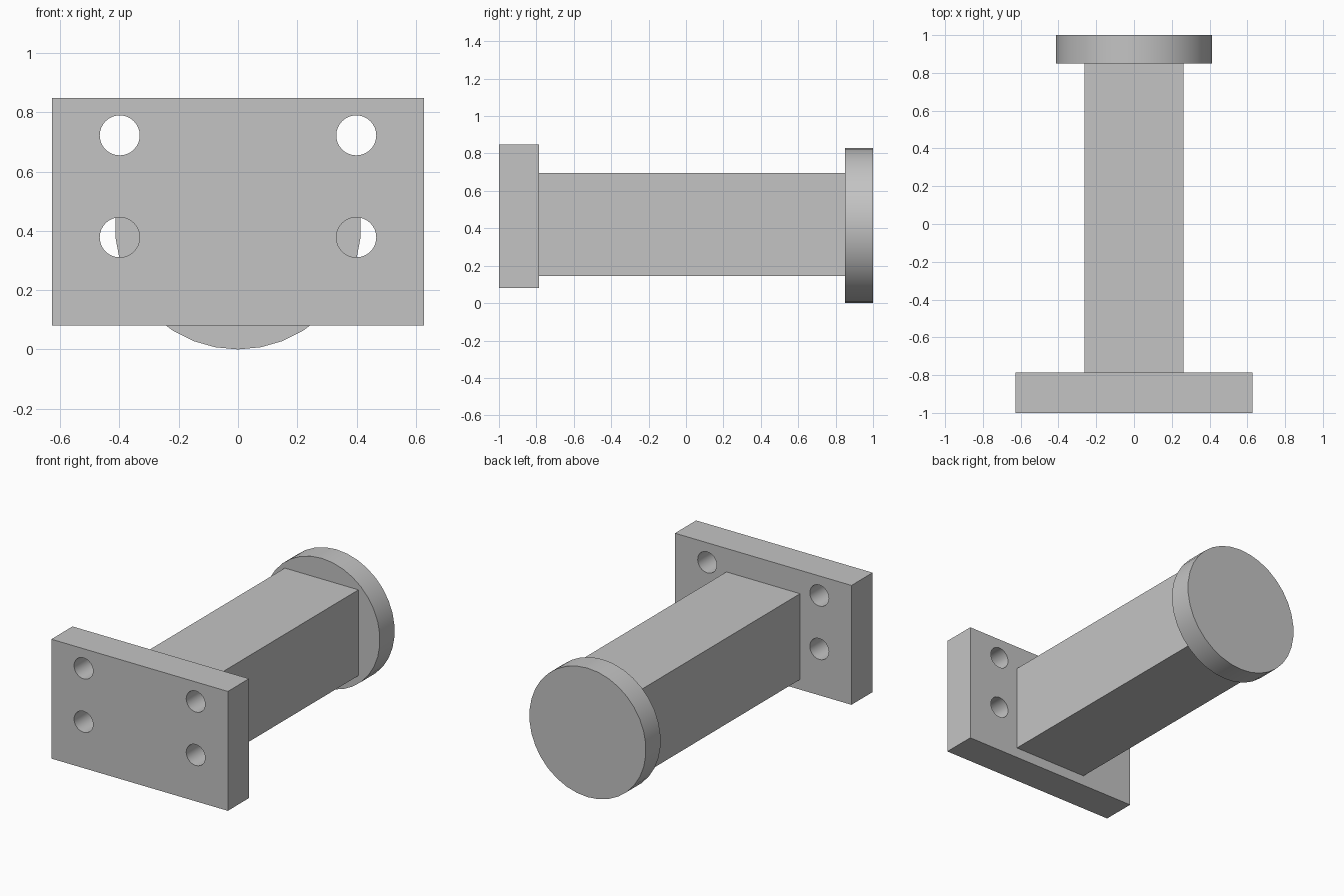
import bpy
import math

default = bpy.data.objects.get("Cube")
if default:
    bpy.data.objects.remove(default, do_unlink=True)

# Plain grey metal
grey = bpy.data.materials.new("grey_metal")
grey.use_nodes = True
colour = (0.55, 0.55, 0.55, 1)
grey.diffuse_color = colour
grey.node_tree.nodes["Principled BSDF"].inputs["Base Color"].default_value = colour


def finish(name):
    obj = bpy.context.object
    obj.name = name
    obj.data.materials.append(grey)
    bpy.ops.object.transform_apply(location=False, rotation=True, scale=True)
    return obj


def box(name, half_x, y0, y1, z0, z1):
    bpy.ops.mesh.primitive_cube_add(size=1, location=(0, (y0 + y1) / 2, (z0 + z1) / 2))
    bpy.context.object.scale = (2 * half_x, y1 - y0, z1 - z0)
    return finish(name)


def cylinder(name, radius, sides, x, z, y0, y1):
    # Axis along y, with a vertex at the very bottom
    bpy.ops.mesh.primitive_cylinder_add(
        vertices=sides, radius=radius, depth=y1 - y0,
        location=(x, (y0 + y1) / 2, z), rotation=(math.pi / 2, 0, 0))
    return finish(name)


def smooth(obj):
    bpy.ops.object.select_all(action="DESELECT")
    obj.select_set(True)
    bpy.context.view_layer.objects.active = obj
    bpy.ops.object.shade_smooth_by_angle(angle=math.radians(30))


# Mounting plate with four bolt holes
plate = box("mounting_plate", 0.628, -1, -0.785, 0.08, 0.848)
for side in (-1, 1):
    for height in (0.378, 0.722):
        cutter = cylinder("bolt_hole_cutter", 0.0675, 32, side * 0.399, height, -1.1, -0.7)
        cutter.hide_render = True
        hole = plate.modifiers.new("bolt_hole", "BOOLEAN")
        hole.object = cutter
        hole.solver = "EXACT"
        bpy.context.view_layer.objects.active = plate
        bpy.ops.object.modifier_apply(modifier=hole.name)
        bpy.data.objects.remove(cutter, do_unlink=True)
smooth(plate)

# Rectangular shaft
box("shaft", 0.262, -0.785, 0.85, 0.145, 0.697)

# Round end cap
smooth(cylinder("end_cap", 0.415, 34, 0, 0.415, 0.85, 1))
